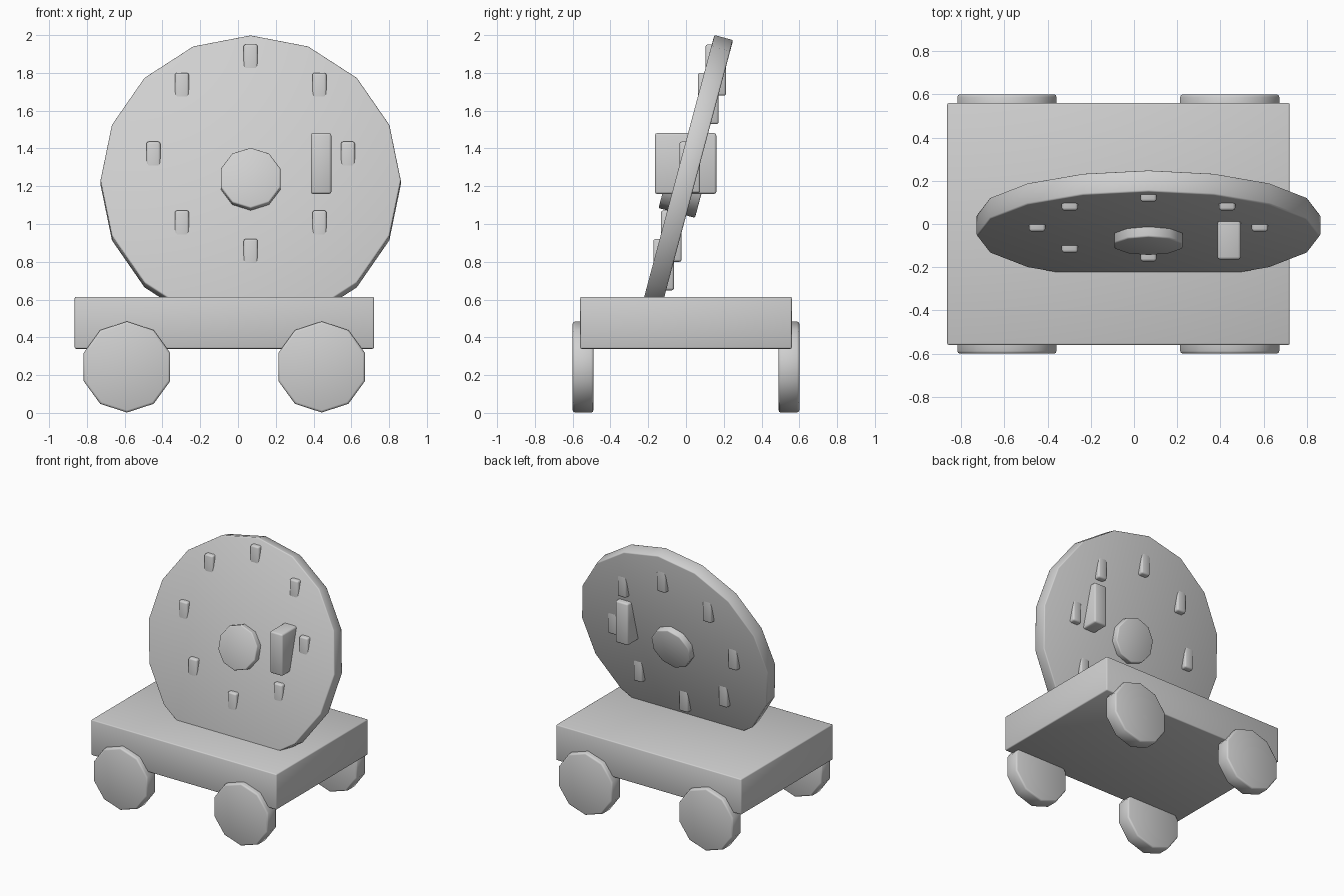
import bpy
import math

cube = bpy.data.objects.get("Cube")
if cube:
    bpy.data.objects.remove(cube, do_unlink=True)

grey = bpy.data.materials.new("plain grey")
grey.use_nodes = True
colour = (0.63, 0.63, 0.63, 1)
grey.diffuse_color = colour
grey.node_tree.nodes["Principled BSDF"].inputs["Base Color"].default_value = colour

LEAN = math.radians(15)
AXIS = (0.067, -0.006, 1.219)


def finish(name, bevel):
    """Name the active part, soften its edges and colour it."""
    ob = bpy.context.object
    ob.name = name
    bpy.ops.object.transform_apply(location=False, rotation=True, scale=True)
    ob.data.materials.append(grey)
    mod = ob.modifiers.new("Soft edges", "BEVEL")
    mod.width = bevel
    mod.segments = 2
    mod.limit_method = "ANGLE"
    mod.angle_limit = math.radians(40)
    bpy.ops.object.shade_smooth()


def box(name, centre, size, bevel):
    bpy.ops.mesh.primitive_cube_add(size=1, location=centre)
    bpy.context.object.scale = size
    finish(name, bevel)


def disc(name, centre, sides, radius, depth, lean, bevel):
    """Many-sided disc facing the front, a corner on top, leaning back."""
    bpy.ops.mesh.primitive_cylinder_add(
        vertices=sides, radius=radius, depth=depth, location=centre,
        rotation=(math.pi / 2 - lean, 0, 0))
    finish(name, bevel)


# Wagon base
box("base", (-0.072, 0, 0.477), (1.585, 1.12, 0.275), 0.008)

# Wheels
for x, end in ((-0.588, "right"), (0.443, "left")):
    for y, side in ((-0.545, "front"), (0.545, "back")):
        disc(f"{side}_{end}_wheel", (x, y, 0.243), 10, 0.241, 0.11, 0, 0.012)

# Leaning disc and its hub
disc("large_disc", AXIS, 16, 0.795, 0.103, LEAN, 0.008)
disc("hub", AXIS, 10, 0.166, 0.2, LEAN, 0.008)

# Ring of upright pegs following the lean of the disc
for i in range(8):
    angle = i * math.pi / 4
    rise = 0.515 * math.sin(angle)
    box(f"peg_{i + 1}",
        (AXIS[0] + 0.515 * math.cos(angle), 0.02 + rise * math.tan(LEAN), 1.3 + rise),
        (0.075, 0.11, 0.272), 0.012)

# Handle block through the disc
box("handle_block", (0.44, -0.002, 1.32), (0.108, 0.325, 0.322), 0.012)
